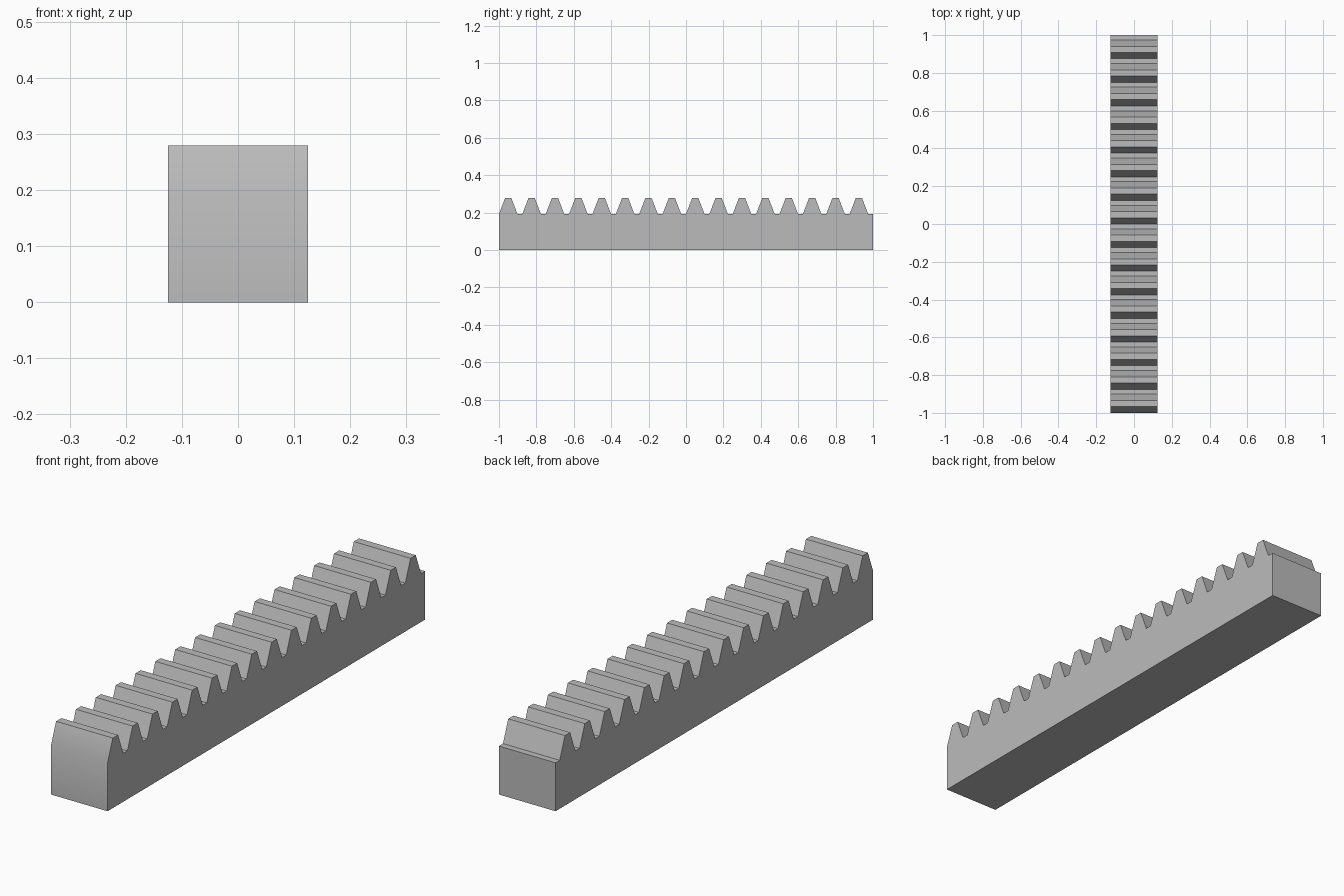
import bpy
import bmesh

if "Cube" in bpy.data.objects:
    bpy.data.objects.remove(bpy.data.objects["Cube"], do_unlink=True)

TEETH = 16
PITCH = 2.0 / TEETH
HALF_WIDTH = 0.125
ROOT_Z, TIP_Z = 0.193, 0.279
FLANK, TIP = 0.033, 0.033

# Steel material
steel = bpy.data.materials.new("steel grey")
steel.use_nodes = True
colour = (0.5, 0.5, 0.5, 1)
steel.diffuse_color = colour
steel.node_tree.nodes["Principled BSDF"].inputs["Base Color"].default_value = colour

# Side profile: base line, then one trapezoid tooth per pitch
profile = [(1, 0), (-1, 0)]
for i in range(TEETH):
    y = -1 + i * PITCH
    profile += [(y, ROOT_Z), (y + FLANK, TIP_Z),
                (y + FLANK + TIP, TIP_Z), (y + 2 * FLANK + TIP, ROOT_Z)]
profile.append((1, ROOT_Z))

# Extrude the profile across the width
bm = bmesh.new()
side = bm.faces.new([bm.verts.new((-HALF_WIDTH, y, z)) for y, z in profile])
extruded = bmesh.ops.extrude_face_region(bm, geom=[side], use_keep_orig=True)
moved = [v for v in extruded["geom"] if isinstance(v, bmesh.types.BMVert)]
bmesh.ops.translate(bm, verts=moved, vec=(2 * HALF_WIDTH, 0, 0))
bmesh.ops.recalc_face_normals(bm, faces=bm.faces)

mesh = bpy.data.meshes.new("gear_rack")
bm.to_mesh(mesh)
bm.free()
mesh.materials.append(steel)
rack = bpy.data.objects.new("gear_rack", mesh)
bpy.context.collection.objects.link(rack)

# Smooth only the shallow bend where the front end meets the first tooth
bpy.ops.object.select_all(action='DESELECT')
rack.select_set(True)
bpy.context.view_layer.objects.active = rack
bpy.ops.object.shade_smooth_by_angle()
